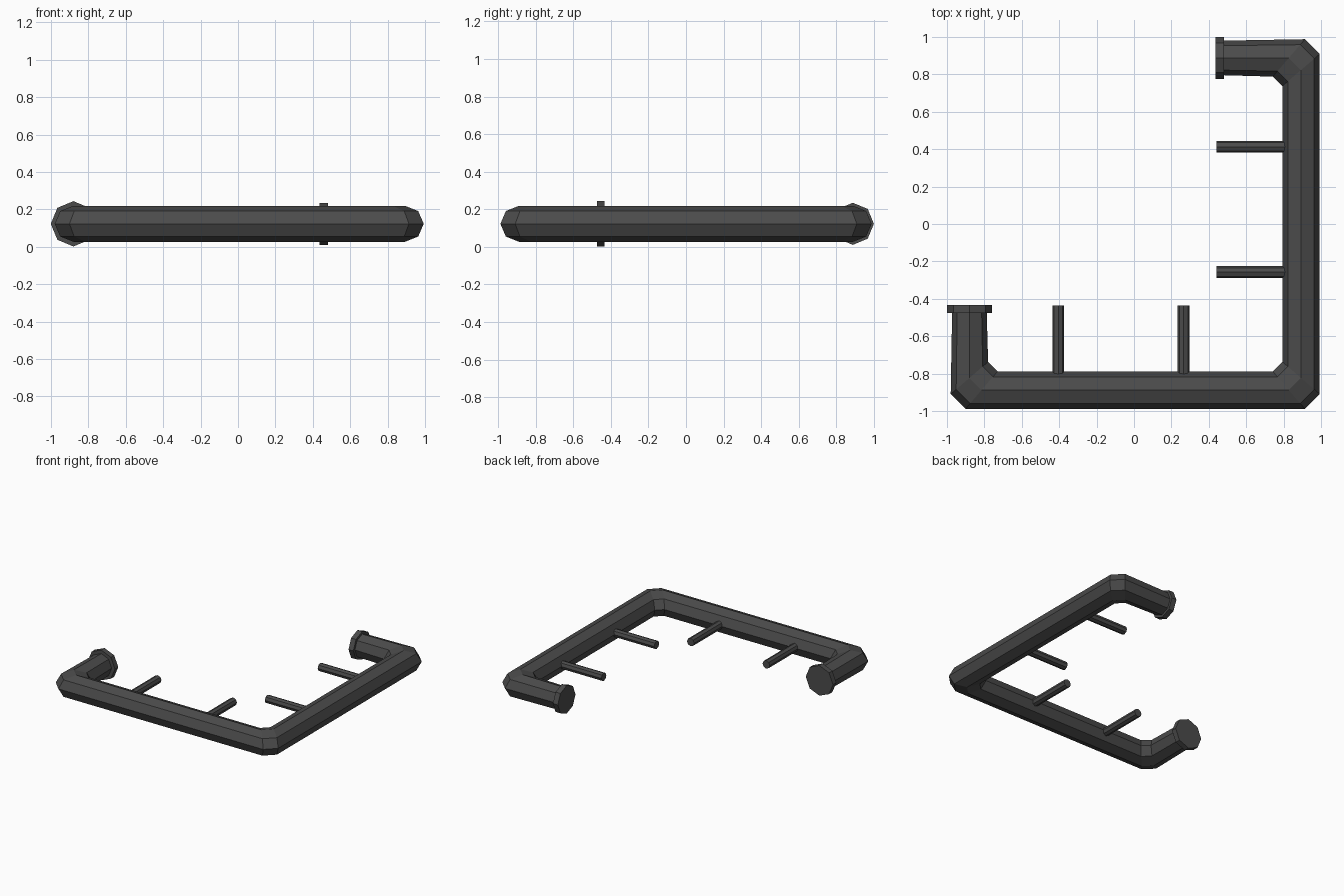
import bpy, bmesh, math
from mathutils import Vector, Matrix

if "Cube" in bpy.data.objects:
    bpy.data.objects.remove(bpy.data.objects["Cube"])

ZC = 0.123
SIDES = 8

dark = bpy.data.materials.new("dark_grey")
dark.diffuse_color = (0.07, 0.07, 0.07, 1)
dark.use_nodes = True
dark.node_tree.nodes["Principled BSDF"].inputs["Base Color"].default_value = dark.diffuse_color


def finish(bm, name):
    bmesh.ops.recalc_face_normals(bm, faces=bm.faces)
    mesh = bpy.data.meshes.new(name)
    bm.to_mesh(mesh)
    bm.free()
    mesh.materials.append(dark)
    ob = bpy.data.objects.new(name, mesh)
    bpy.context.collection.objects.link(ob)
    return ob


def rod(name, a, b, r):
    """Octagonal cylinder between two points at pipe height, a corner pointing up."""
    a, b = Vector((*a, ZC)), Vector((*b, ZC))
    d = b - a
    bm = bmesh.new()
    rot = d.to_track_quat('Z', 'Y').to_matrix().to_4x4()
    bmesh.ops.create_cone(bm, cap_ends=True, segments=SIDES, radius1=r, radius2=r,
                          depth=d.length, matrix=Matrix.Translation((a + b) / 2) @ rot)
    return finish(bm, name)


def pipe(name, path, r_end, r, rz):
    """Octagonal pipe along a flat path with one chamfered bend per corner."""
    pts = [Vector(p) for p in path]
    dirs = [(q - p).normalized() for p, q in zip(pts, pts[1:])]
    right = [Vector((d.y, -d.x)) for d in dirs]
    angles = [2 * math.pi * i / SIDES for i in range(SIDES)]
    rings = [[(pts[0] + right[0] * r_end * math.cos(a), r_end * math.sin(a)) for a in angles]]
    for i in range(1, len(pts) - 1):
        before, after = [], []
        for a in angles:
            u, z = r * math.cos(a), rz * math.sin(a)
            corner = pts[i] + (right[i - 1] + right[i]) * u
            leg = 0.065 + 0.014 * math.cos(a)
            before.append((corner - dirs[i - 1] * leg, z))
            after.append((corner + dirs[i] * leg, z))
        rings += [before, after]
    rings.append([(pts[-1] + right[-1] * r_end * math.cos(a), r_end * math.sin(a)) for a in angles])

    bm = bmesh.new()
    loops = [[bm.verts.new((p.x, p.y, ZC + z)) for p, z in ring] for ring in rings]
    for l0, l1 in zip(loops, loops[1:]):
        for k in range(SIDES):
            n = (k + 1) % SIDES
            bm.faces.new((l0[k], l0[n], l1[n], l1[k]))
    bm.faces.new(loops[0])
    bm.faces.new(loops[-1])
    return finish(bm, name)


# Main bent pipe
pipe("main_pipe", [(-0.88, -0.45), (-0.88, -0.888), (0.893, -0.888),
                   (0.893, 0.888), (0.46, 0.888)], 0.092, 0.1, 0.096)

# End flanges
rod("left_flange", (-0.88, -0.475), (-0.88, -0.433), 0.121)
rod("back_flange", (0.48, 0.888), (0.437, 0.888), 0.112)

# Thin inward rods on the front run
for i, x in enumerate((-0.405, 0.265)):
    rod(f"front_rod_{i + 1}", (x, -0.82), (x, -0.437), 0.032)

# Thin inward rods on the right run
for i, y in enumerate((-0.257, 0.413)):
    rod(f"side_rod_{i + 1}", (0.82, y), (0.44, y), 0.032)
